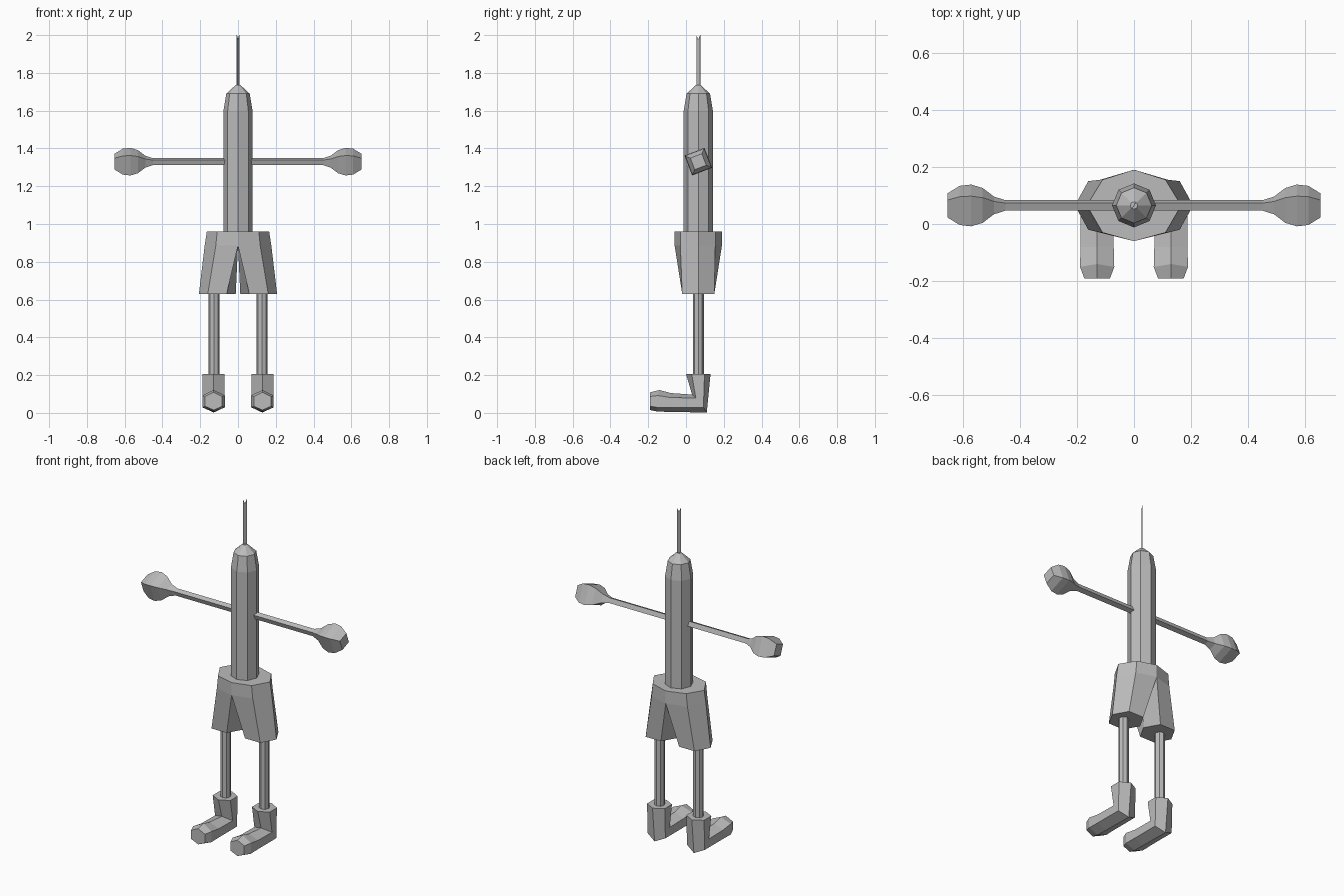
import bpy, bmesh, math

if "Cube" in bpy.data.objects:
    bpy.data.objects.remove(bpy.data.objects["Cube"])

CY = 0.065  # body axis in y

grey = bpy.data.materials.new("plain grey")
grey.diffuse_color = (0.5, 0.5, 0.5, 1)
grey.use_nodes = True
grey.node_tree.nodes["Principled BSDF"].inputs["Base Color"].default_value = grey.diffuse_color


def finish(name, bm, merge=True):
    if merge:
        bmesh.ops.remove_doubles(bm, verts=bm.verts, dist=0.0005)
    bmesh.ops.recalc_face_normals(bm, faces=bm.faces)
    me = bpy.data.meshes.new(name)
    bm.to_mesh(me)
    bm.free()
    me.materials.append(grey)
    ob = bpy.data.objects.new(name, me)
    bpy.context.collection.objects.link(ob)
    return ob


def loft(bm, rings, start=True, end=True):
    vs = [[bm.verts.new(p) for p in r] for r in rings]
    n = len(vs[0])
    for a, b in zip(vs, vs[1:]):
        for i in range(n):
            j = (i + 1) % n
            bm.faces.new((a[i], a[j], b[j], b[i]))
    if start:
        bm.faces.new(vs[0][::-1])
    if end:
        bm.faces.new(vs[-1])


def ring(cx, z, r, n=8, rot=0.0):
    return [(cx + r * math.cos(rot + math.tau * i / n),
             CY + r * math.sin(rot + math.tau * i / n), z) for i in range(n)]


# Body tube with tapered head
bm = bmesh.new()
loft(bm, [ring(0, z, r) for z, r in
          ((0.95, 0.077), (1.60, 0.077), (1.69, 0.062), (1.735, 0.013))])
finish("body", bm)

# Thin flat stalk with a notched tip
bm = bmesh.new()
dx, dy = 0.006, 0.010
pts = [(-1, 1.73), (1, 1.73), (1, 2.0), (0, 1.975), (-1, 2.0)]
nx, ny = 0.0008, -0.0005
loft(bm, [[(dx * s + k * nx, CY + dy * s + k * ny, z) for s, z in pts] for k in (-1, 1)])
finish("head_stalk", bm)

# Shorts: octagonal waist splitting into two hexagonal legs
half = [(0, -0.06), (0.11, -0.03), (0.165, CY), (0.11, 0.155), (0, 0.19)]
bm = bmesh.new()
for s in (1, -1):
    waist = [bm.verts.new((s * x, y, 0.96)) for x, y in half]
    hip = [bm.verts.new((s * x * 1.07, y, 0.885)) for x, y in half]
    for i in range(4):
        bm.faces.new((waist[i], waist[i + 1], hip[i + 1], hip[i]))
    bm.faces.new(waist)
    top = hip + [bm.verts.new((0, CY, 0.885))]
    hem = [bm.verts.new((s * x, y, 0.63)) for x, y in
           ((0.06, -0.02), (0.16, -0.02), (0.207, CY), (0.16, 0.15), (0.06, 0.15), (0.012, CY))]
    for i in range(6):
        j = (i + 1) % 6
        bm.faces.new((top[i], top[j], hem[j], hem[i]))
    bm.faces.new(hem)
finish("shorts", bm)

for s, side in ((1, "left"), (-1, "right")):
    # Arm rod swelling into a four-sided fist
    bm = bmesh.new()
    prof = [(0.06, 0.02), (0.45, 0.02), (0.49, 0.034), (0.53, 0.067),
            (0.57, 0.08), (0.61, 0.075), (0.653, 0.046)]
    loft(bm, [[(s * x, CY + r * math.cos(math.radians(66 + 90 * i)),
                1.33 + r * math.sin(math.radians(66 + 90 * i))) for i in range(4)]
              for x, r in prof])
    finish("arm_" + side, bm)

    # Leg rod
    bm = bmesh.new()
    loft(bm, [ring(s * 0.127, z, 0.029) for z in (0.19, 0.64)])
    finish("leg_" + side, bm)

    # Boot: hexagonal section swept from ankle, around the heel, to the toe
    # each row: half width, then (y, z) of front/top, upper side, lower side, back/bottom
    rows = [(0.058, (0.0, 0.21), (0.03, 0.21), (0.098, 0.21), (0.13, 0.21)),
            (0.058, (0.032, 0.10), (0.052, 0.082), (0.092, 0.032), (0.11, 0.005)),
            (0.058, (-0.08, 0.108), (-0.08, 0.084), (-0.08, 0.032), (-0.08, 0.008)),
            (0.060, (-0.14, 0.124), (-0.15, 0.095), (-0.15, 0.032), (-0.15, 0.010)),
            (0.045, (-0.19, 0.112), (-0.19, 0.09), (-0.19, 0.038), (-0.19, 0.018))]
    bm = bmesh.new()
    c = s * 0.129
    loft(bm, [[(c, *a), (c + w, *b), (c + w, *d), (c, *e), (c - w, *d), (c - w, *b)]
              for w, a, b, d, e in rows])
    bmesh.ops.translate(bm, verts=bm.verts, vec=(0, 0, -0.003))
    finish("boot_" + side, bm)
